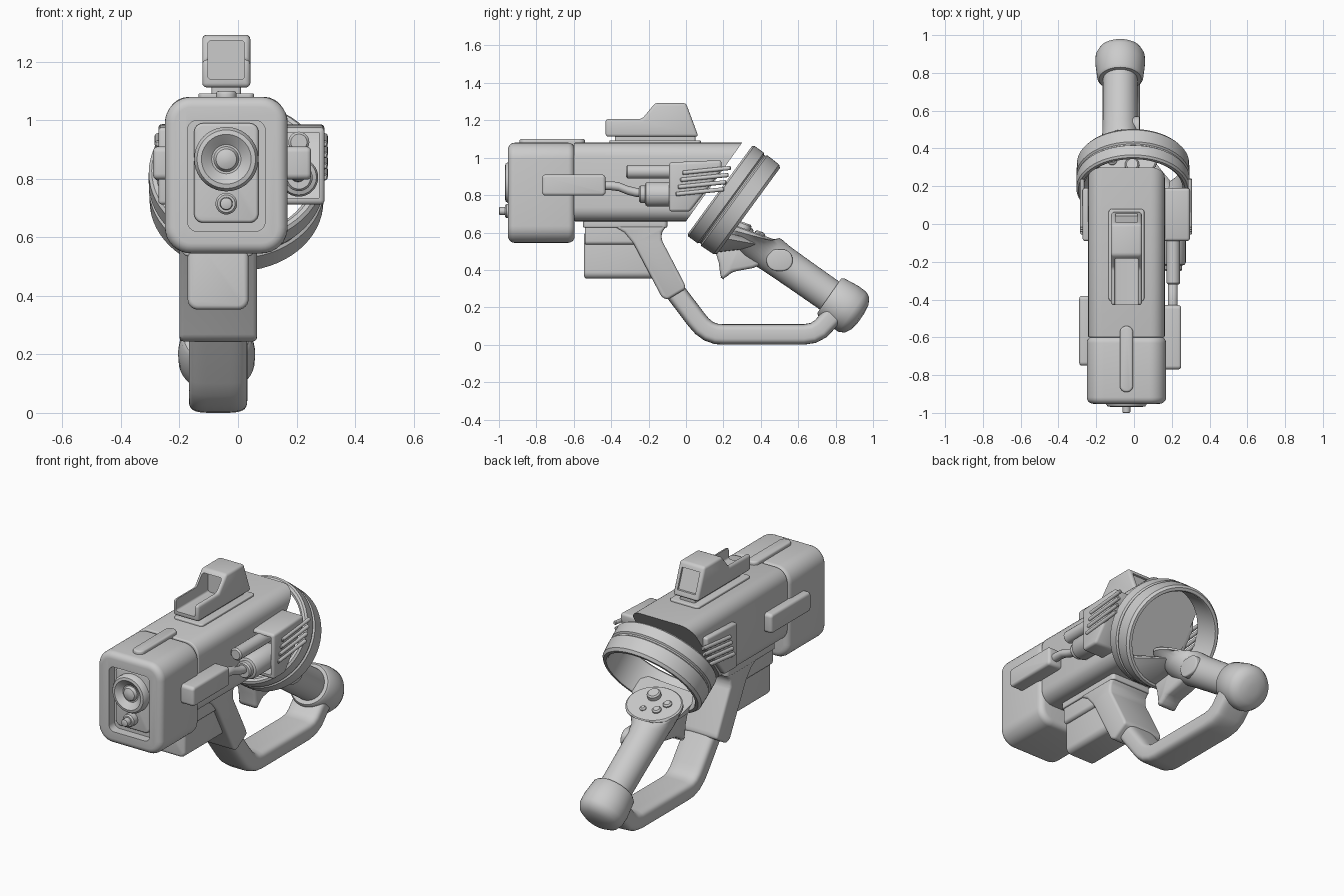
import bpy, bmesh
from math import sin, cos, pi, radians
from mathutils import Vector, Matrix


def make(name, bm):
    bmesh.ops.recalc_face_normals(bm, faces=bm.faces)
    me = bpy.data.meshes.new(name)
    bm.to_mesh(me)
    bm.free()
    ob = bpy.data.objects.new(name, me)
    bpy.context.collection.objects.link(ob)
    return ob


def apply(ob, mod):
    bpy.context.view_layer.objects.active = ob
    bpy.ops.object.modifier_apply(modifier=mod.name)


def skin(name, rings, closed=False):
    bm = bmesh.new()
    vs = [[bm.verts.new(p) for p in r] for r in rings]
    n = len(vs[0])
    for a, b in zip(vs, vs[1:] + vs[:1] if closed else vs[1:]):
        for i in range(n):
            bm.faces.new((a[i], a[(i + 1) % n], b[(i + 1) % n], b[i]))
    if not closed:
        bm.faces.new(vs[0])
        bm.faces.new(vs[-1])
    return make(name, bm)


def prism(name, prof, axis, lo, hi, bevel=0.0, seg=3):
    put = {'x': lambda p, t: (t, p[0], p[1]), 'y': lambda p, t: (p[0], t, p[1]),
           'z': lambda p, t: (p[0], p[1], t)}[axis]
    ob = skin(name, [[put(p, t) for p in prof] for t in (lo, hi)])
    if bevel:
        m = ob.modifiers.new("bevel", 'BEVEL')
        m.width, m.segments, m.use_clamp_overlap = bevel, seg, False
        m.limit_method, m.angle_limit = 'ANGLE', radians(25)
        apply(ob, m)
    return ob


def rrect(x0, x1, z0, z1, r, n=6):
    pts = []
    for k, (cx, cz) in enumerate([(x1 - r, z1 - r), (x0 + r, z1 - r), (x0 + r, z0 + r), (x1 - r, z0 + r)]):
        for i in range(n + 1):
            a = (k + i / n) * pi / 2
            pts.append((cx + r * cos(a), cz + r * sin(a)))
    return pts


def lathe(name, prof, centre, axis, n=32, closed=False):
    q = Vector((0, 0, 1)).rotation_difference(Vector(axis))
    c = Vector(centre)
    rings = [[c + q @ Vector((r * cos(2 * pi * i / n), r * sin(2 * pi * i / n), h))
              for i in range(n)] for r, h in prof]
    return skin(name, rings, closed)


def rod(name, r, length, start, axis, ch=0.008):
    return lathe(name, [(r - ch, 0), (r, ch), (r, length - ch), (r - ch, length)], start, axis, 20)


def loft(name, sections, power=2.0, n=36):
    rings = []
    for x, y, z, deg, rx, rn in sections:
        a, ring = radians(deg), []
        for i in range(n):
            c, s = cos(2 * pi * i / n), sin(2 * pi * i / n)
            u = rx * abs(c) ** (2 / power) * (1 if c > 0 else -1)
            v = rn * abs(s) ** (2 / power) * (1 if s > 0 else -1)
            ring.append((x + u, y + v * cos(a), z + v * sin(a)))
        rings.append(ring)
    return skin(name, rings)


def cut(ob, cutter):
    m = ob.modifiers.new("cut", 'BOOLEAN')
    m.operation, m.solver, m.object = 'DIFFERENCE', 'EXACT', cutter
    apply(ob, m)
    bpy.data.objects.remove(cutter)


# Main body with slanted rear, and front housing with a recess
body = prism("main_body", rrect(-0.243, 0.163, 0.66, 1.08, 0.075), 'y', -0.6, 0.5, 0.008)
cut(body, prism("cutter", [(-0.071, 0.56), (0.371, 1.18), (0.8, 1.18), (0.8, 0.56)], 'x', -0.5, 0.5))
housing = prism("front_housing", rrect(-0.25, 0.17, 0.545, 1.08, 0.09, 8), 'y', -0.952, -0.595, 0.035, 5)
cut(housing, prism("cutter", rrect(-0.173, 0.093, 0.62, 1.0, 0.035), 'y', -1.1, -0.9))
prism("front_panel", rrect(-0.15, 0.07, 0.65, 0.99, 0.03), 'y', -0.925, -0.89, 0.01)
prism("top_strip", rrect(-0.075, -0.005, -0.89, -0.54, 0.034), 'z', 1.06, 1.1, 0.01)

# Lens and small lamp
lathe("lens", [(0.11, 0), (0.11, 0.05), (0.1, 0.065), (0.085, 0.068), (0.068, 0.055), (0.05, 0.04),
               (0.043, 0.04), (0.035, 0.055), (0.015, 0.063)], (-0.04, -0.9, 0.867), (0, -1, 0), 40)
lathe("lamp", [(0.037, 0), (0.037, 0.06), (0.03, 0.068), (0.022, 0.068), (0.02, 0.098), (0.016, 0.1)],
      (-0.04, -0.9, 0.715), (0, -1, 0))

# Sight on its rail
prism("sight_rail", rrect(-0.135, 0.055, -0.41, 0.08, 0.02), 'z', 1.07, 1.092, 0.005)
prism("sight_foot", rrect(-0.09, 0.01, -0.38, 0.05, 0.01), 'z', 1.08, 1.125)
sight = prism("sight", [(-0.43, 1.112), (-0.43, 1.207), (-0.235, 1.207), (-0.165, 1.292), (0, 1.292), (0.067, 1.112)],
              'x', -0.122, 0.042, 0.015)
cut(sight, prism("cutter", rrect(-0.103, 0.023, 1.14, 1.272, 0.012), 'y', -0.6, -0.13))
cut(sight, prism("cutter", [(0.042, 1.145), (0.0, 1.26), (0.08, 1.27), (0.12, 1.145)], 'x', -0.098, 0.018))

# Lower battery box and mounting plate
prism("under_box", rrect(-0.172, 0.036, 0.353, 0.6, 0.035), 'y', -0.545, -0.15, 0.015)
prism("under_neck", rrect(-0.19, 0.055, 0.535, 0.66, 0.02), 'y', -0.54, -0.18, 0.008)
prism("mount_plate", rrect(-0.2, 0.065, -0.55, -0.1, 0.02), 'z', 0.627, 0.67, 0.006)

# Strut socket and looped guard
prism("guard_strut", [(-0.4, 0.64), (-0.33, 0.6), (-0.28, 0.54), (-0.13, 0.255), (-0.1, 0.24), (0.0, 0.3),
                      (-0.01, 0.33), (-0.13, 0.56), (-0.13, 0.6), (-0.1, 0.64)], 'x', -0.2, 0.065, 0.015)
GX = -0.068
loft("guard_loop", [(GX, y, z, a, 0.1, 0.055) for y, z, a in [
    (-0.07, 0.3, 37), (0.055, 0.135, 39), (0.085, 0.1, 50), (0.12, 0.073, 65), (0.16, 0.058, 82), (0.2, 0.055, 90),
    (0.63, 0.055, 90), (0.68, 0.063, 105), (0.72, 0.085, 125), (0.79, 0.16, 135)]], 4, 40)

# Ring: front plane centre, axis towards the rear and down
RC, RA = Vector((-0.005, 0.181, 0.827)), Vector((0, 0.807, -0.59))
lathe("ring", [(0.275, 0), (0.29, 0), (0.3, 0.01), (0.3, 0.072), (0.291, 0.08), (0.291, 0.088), (0.3, 0.096),
               (0.297, 0.175), (0.285, 0.19), (0.268, 0.19), (0.262, 0.18), (0.262, 0.01)], RC, RA, 64, True)

# Grip: handle flaring to the control face
loft("grip", [(-0.073, 0.9, 0.17, 55, 0.09, 0.09), (-0.073, 0.6, 0.38, 55, 0.092, 0.092),
              (-0.073, 0.5, 0.45, 52, 0.094, 0.094), (-0.07, 0.445, 0.49, 43, 0.1, 0.1),
              (-0.06, 0.4, 0.525, 25, 0.12, 0.11), (-0.048, 0.365, 0.56, 2, 0.145, 0.125),
              (-0.04, 0.35, 0.585, -15, 0.165, 0.135), (-0.04, 0.352, 0.6, -20, 0.165, 0.135),
              (-0.04, 0.354, 0.606, -20, 0.157, 0.128)])
HA = Vector((0, 0.82, -0.57))
lathe("grip_cap", [(0.09, 0), (0.112, 0), (0.122, 0.012), (0.132, 0.1), (0.13, 0.15), (0.115, 0.18),
                   (0.08, 0.2), (0.03, 0.208)], (-0.073, 0.766, 0.262), HA, 40)
prism("side_button", rrect(0.43, 0.57, 0.395, 0.51, 0.055), 'x', -0.05, 0.03, 0.008)
prism("trigger", [(0.15, 0.52), (0.175, 0.44), (0.185, 0.36), (0.2, 0.35), (0.25, 0.39), (0.36, 0.41), (0.43, 0.44),
                  (0.42, 0.5), (0.3, 0.57)], 'x', -0.13, -0.01, 0.02)

# Bridge joining the grip to the bottom of the ring
q = Vector((0, 0, 1)).rotation_difference(RA)
down = Vector((0, -0.59, -0.807))
side = Vector((1, 0, 0))
bm = bmesh.new()
for i in range(9):
    t = radians(-32 + 10 * i)
    for r, h in ((0.292, 0.07), (0.27, 0.18), (0.292, 0.17)):
        bm.verts.new(RC + RA * h + r * (cos(t) * down + sin(t) * side))
for i in range(16):
    t = i * pi / 8
    bm.verts.new((-0.06 + 0.11 * cos(t), 0.38 + 0.09 * sin(t), 0.53))
bmesh.ops.convex_hull(bm, input=bm.verts)
make("grip_bridge", bm)

# Thumb stick and buttons on the control face
FN = Vector((0, 0.34, 0.94))
for nm, u, v, r, h in [("thumb_stick", 0.03, -0.05, 0.038, 0.03), ("button_a", -0.075, -0.02, 0.025, 0.015),
                       ("button_b", -0.045, 0.04, 0.025, 0.015), ("button_menu", 0.035, 0.055, 0.018, 0.012)]:
    rod(nm, r, h + 0.02, Vector((-0.04 + u, 0.354, 0.606)) + v * Vector((0, 0.94, -0.34)) - FN * 0.02, FN)

# Side pods, one per side
prism("right_pod", rrect(-0.77, -0.43, 0.797, 0.91, 0.02), 'x', 0.15, 0.25, 0.015)
prism("left_pod", rrect(-0.75, -0.38, 0.797, 0.91, 0.02), 'x', -0.29, -0.22, 0.015)

# Cable and canisters on the right
loft_path = [(-0.45, 0.85), (-0.4, 0.85), (-0.36, 0.845), (-0.31, 0.825), (-0.27, 0.815), (-0.22, 0.81)]
loft("cable", [(0.205, y, z, 90, 0.026, 0.024) for y, z in loft_path], 2, 16)
lathe("lower_canister", [(0.04, 0), (0.047, 0.008), (0.047, 0.03), (0.06, 0.035), (0.066, 0.045), (0.066, 0.25)],
      (0.208, -0.25, 0.805), (0, 1, 0))
rod("upper_canister", 0.036, 0.3, (0.208, -0.32, 0.925), (0, 1, 0))

# Vent shrouds on both sides with four fins each
shroud = [(-0.09, 0.712), (-0.09, 0.975), (0.19, 0.987), (0.19, 0.93), (0.02, 0.712)]
vent = prism("right_vent", shroud, 'x', 0.14, 0.296, 0.015)
cut(vent, prism("cutter", [(-0.3, 0.735), (-0.3, 0.955), (0.14, 0.96), (0.13, 0.92), (0.0, 0.735)], 'x', 0.165, 0.277))
prism("left_vent", shroud, 'x', -0.272, -0.2, 0.012)
for k in range(4):
    for nm, x in (("right", 0.296), ("left", -0.274)):
        rod(f"{nm}_fin_{k + 1}", 0.011, 0.26, (x, -0.055 + 0.012 * k, 0.805 + 0.038 * k),
            Vector((0, 0.98, 0.1)).normalized(), 0.004)

# Smooth shading with sharp edges kept
for ob in bpy.context.scene.objects:
    ob.select_set(True)
    bpy.context.view_layer.objects.active = ob
bpy.ops.object.shade_smooth_by_angle(angle=radians(35))
